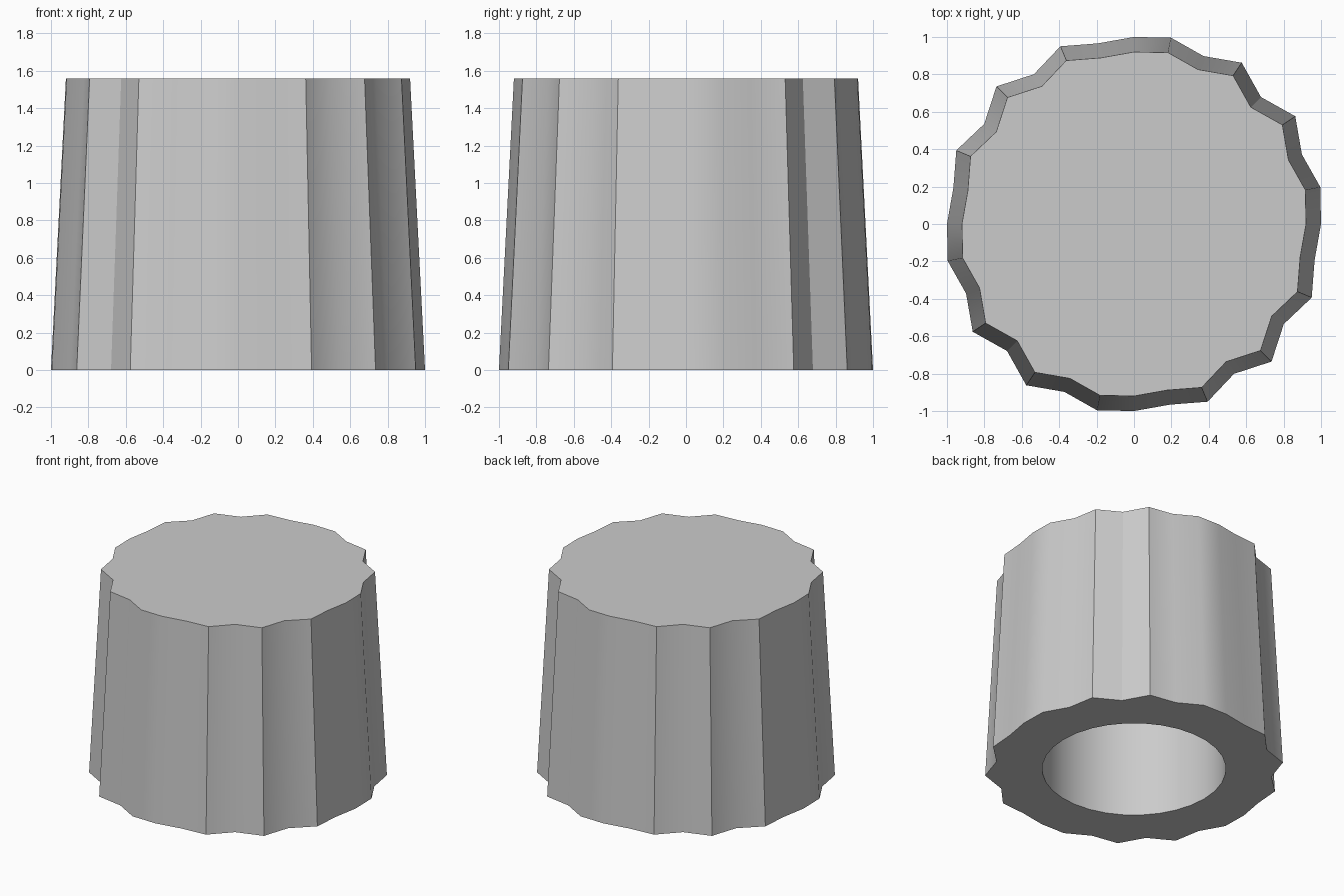
import bpy
import bmesh
from math import sin, cos, pi, radians

cube = bpy.data.objects.get("Cube")
if cube:
    bpy.data.objects.remove(cube, do_unlink=True)

SEGMENTS = 32
HEIGHT = 1.56
TOP_SCALE = 0.92
HOLE_RADIUS = 0.64
HOLE_DEPTH = 1.2


def grip_radius(angle):
    """Fluted rim: a ripple that fades in and out around the knob."""
    return 1 + 0.04 * sin(14 * angle)


def ring(bm, z, radius):
    """One loop of vertices, starting at the back and running clockwise."""
    verts = []
    for k in range(SEGMENTS):
        a = 2 * pi * k / SEGMENTS
        r = radius(a)
        verts.append(bm.verts.new((r * sin(a), r * cos(a), z)))
    return verts


# Plain grey plastic
grey = bpy.data.materials.new("light grey")
grey.use_nodes = True
colour = (0.6, 0.6, 0.6, 1)
grey.diffuse_color = colour
grey.node_tree.nodes["Principled BSDF"].inputs["Base Color"].default_value = colour

# Tapered fluted body with a blind round bore in its underside
bm = bmesh.new()
loops = [
    ring(bm, HEIGHT, lambda a: TOP_SCALE * grip_radius(a)),
    ring(bm, 0, grip_radius),
    ring(bm, 0, lambda a: HOLE_RADIUS),
    ring(bm, HOLE_DEPTH, lambda a: HOLE_RADIUS),
]
for upper, lower in zip(loops, loops[1:]):
    for k in range(SEGMENTS):
        n = (k + 1) % SEGMENTS
        bm.faces.new((upper[k], upper[n], lower[n], lower[k]))
bm.faces.new(loops[0])
bm.faces.new(loops[-1])
bmesh.ops.recalc_face_normals(bm, faces=bm.faces)

mesh = bpy.data.meshes.new("fluted_knob")
bm.to_mesh(mesh)
bm.free()
mesh.materials.append(grey)
knob = bpy.data.objects.new("fluted_knob", mesh)
bpy.context.collection.objects.link(knob)

# Smooth flutes, crisp ridges and rims
bpy.ops.object.select_all(action="DESELECT")
knob.select_set(True)
bpy.context.view_layer.objects.active = knob
bpy.ops.object.shade_smooth_by_angle(angle=radians(30))
